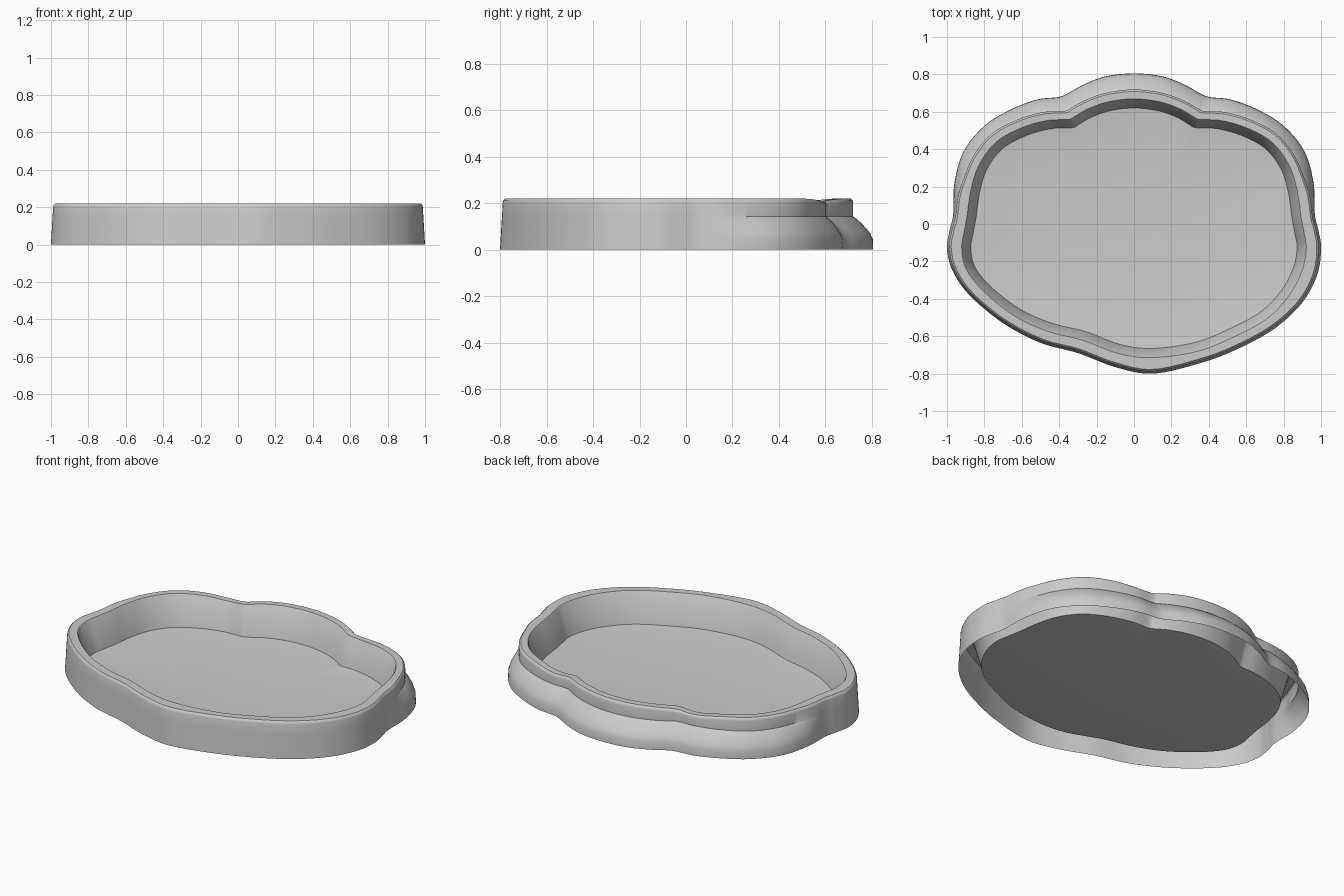
import bpy, bmesh, math
from mathutils import Vector

if "Cube" in bpy.data.objects:
    bpy.data.objects.remove(bpy.data.objects["Cube"])

# Outline control points: (base x, base y, floor x, floor y), clockwise from the back
back = [(0, .805, 0, .62), (.15, .79, .13, .605), (.27, .745, .23, .57),
        (.36, .695, .295, .532), (.41, .678, .33, .515), (.52, .665, .44, .51),
        (.66, .612, .57, .475), (.80, .525, .70, .405), (.91, .39, .785, .295),
        (.96, .22, .825, .17), (.967, .05, .845, .03), (.985, -.03, .86, -.05),
        (1.0, -.13, .872, -.13)]
front = [(.98, -.27, .85, -.24), (.90, -.42, .785, -.36), (.75, -.56, .67, -.475),
         (.55, -.67, .49, -.57), (.35, -.745, .32, -.635), (.1, -.80, .1, -.665),
         (-.1, -.765, -.07, -.645), (-.3, -.69, -.26, -.575), (-.5, -.635, -.44, -.53),
         (-.7, -.53, -.61, -.455), (-.88, -.38, -.765, -.335), (-.97, -.25, -.85, -.23)]
mirrored = [(-a, b, -c, d) for a, b, c, d in reversed(back[1:])]
ctrl = [Vector(p) for p in back + front + mirrored]


def smooth_loop(pts, steps=8):
    """Closed Catmull-Rom curve through the control points."""
    out, n = [], len(pts)
    for i in range(n):
        a, b, c, d = (pts[(i + k) % n] for k in (-1, 0, 1, 2))
        for s in range(steps):
            t = s / steps
            out.append(0.5 * (2 * b + (c - a) * t + (2 * a - 5 * b + 4 * c - d) * t ** 2
                              + (3 * b - a - 3 * c + d) * t ** 3))
    return out


def smoothstep(v, lo, hi):
    t = min(1, max(0, (v - lo) / (hi - lo)))
    return t * t * (3 - 2 * t)


def back_amount(b):
    return smoothstep(b.y, -.03, .32)


def wall_top(b, gap):
    # distance from floor edge to the top of the outer wall
    k = back_amount(b)
    return (gap - .012) * (1 - k) + .099 * k


loop = smooth_loop(ctrl)
bm = bmesh.new()
rings = []


def add_ring(func):
    """func(base, floor, gap) gives a 3D point for every outline sample."""
    ring = []
    for p in loop:
        b, f = Vector(p[:2]), Vector(p[2:])
        ring.append(bm.verts.new(func(b, f, (b - f).length)))
    rings.append(ring)


def wall_point(z, bulge):
    # outer wall: straight taper in front, rounded skirt with a ledge at the back
    def func(b, f, gap):
        k = back_amount(b)
        g = (1 - z / .2) * (1 - k) + bulge * k
        top = wall_top(b, gap)
        q = f + (b - f) / gap * (top + (gap - top) * g)
        return (q.x, q.y, z)
    return func


def rim_point(z, inset=None, inner=None):
    # rim: sags slightly where the back lobes meet
    def func(b, f, gap):
        off = inner if inner is not None else wall_top(b, gap) - inset
        q = f + (b - f) / gap * off
        dip = .015 * math.exp(-((abs(q.x) - .45) / .14) ** 2) if q.y > .2 else 0
        return (q.x, q.y, z - dip)
    return func


def floor_point(s, z):
    return lambda b, f, gap: (f.x * s, -.03 + (f.y + .03) * s, z)


# Outer wall and skirt
for z, g in [(0, 1), (.045, .98), (.07, .85), (.09, .67), (.115, .4), (.13, .2), (.14, .04), (.142, 0)]:
    add_ring(wall_point(z, g))
# Rim and inner wall
for z, inset in [(.203, 0), (.213, .003), (.22, .011)]:
    add_ring(rim_point(z, inset=inset))
for z, inner in [(.22, .049), (.214, .044)]:
    add_ring(rim_point(z, inner=inner))
# Gently dished floor
for s, z in [(1, .038), (.9, .031), (.75, .024), (.5, .018), (.25, .015)]:
    add_ring(floor_point(s, z))

n = len(loop)
for lower, upper in zip(rings, rings[1:]):
    for j in range(n):
        k = (j + 1) % n
        bm.faces.new((lower[k], lower[j], upper[j], upper[k]))
centre = bm.verts.new((0, -.03, .014))
for j in range(n):
    bm.faces.new((rings[-1][(j + 1) % n], rings[-1][j], centre))

mesh = bpy.data.meshes.new("pond_basin")
bm.to_mesh(mesh)
bm.free()
basin = bpy.data.objects.new("pond_basin", mesh)
bpy.context.collection.objects.link(basin)
bpy.context.view_layer.objects.active = basin
basin.select_set(True)
bpy.ops.object.shade_smooth_by_angle(angle=math.radians(40))
